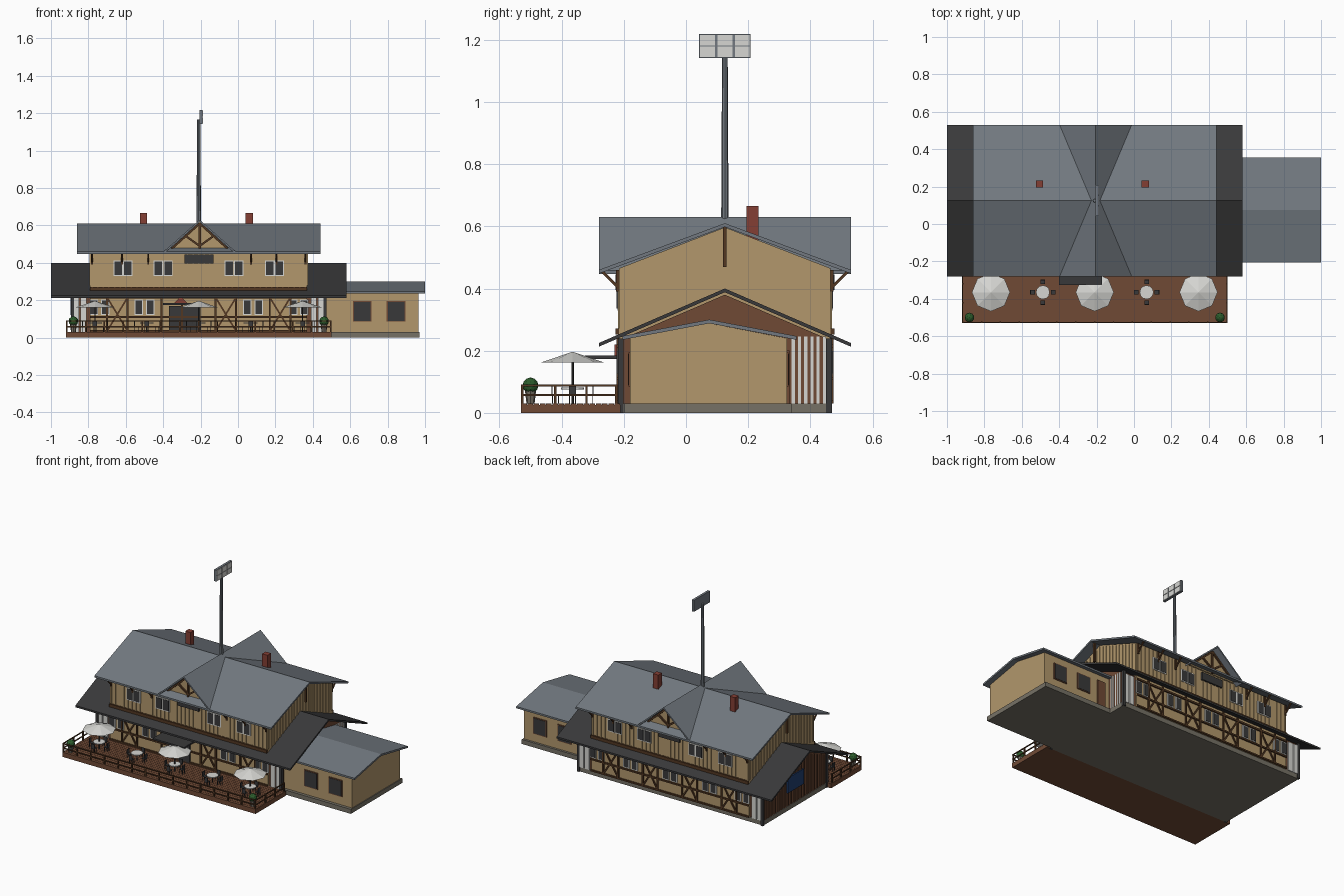
import bpy, bmesh, math
from mathutils import Vector, Matrix

if "Cube" in bpy.data.objects:
    bpy.data.objects.remove(bpy.data.objects["Cube"])

def material(name, r, g, b):
    m = bpy.data.materials.new(name)
    m.diffuse_color = [((c / 255 + 0.055) / 1.055) ** 2.4 for c in (r, g, b)] + [1]
    m.use_nodes = True
    m.node_tree.nodes["Principled BSDF"].inputs["Base Color"].default_value = m.diffuse_color
    return m

TAN = material("tan cladding", 178, 151, 108)
BROWN = material("brown wood", 112, 74, 53)
TIMBER = material("dark timber", 82, 55, 34)
SLATE = material("slate grey", 114, 121, 128)
CHARCOAL = material("charcoal", 57, 57, 58)
STONE = material("stone grey", 118, 113, 102)
WHITE = material("off white", 214, 214, 210)
BRICK = material("brick red", 132, 62, 52)
GREEN = material("leaf green", 44, 92, 44)
BLUE = material("blue panel", 32, 62, 112)

class Part:
    """One named object gathering repeated pieces of one colour."""
    def __init__(self, name, mat):
        self.name, self.mat, self.bm = name, mat, bmesh.new()

    def box(self, x0, x1, y0, y1, z0, z1):
        m = Matrix.Translation(((x0 + x1) / 2, (y0 + y1) / 2, (z0 + z1) / 2))
        bmesh.ops.create_cube(self.bm, size=1, matrix=m @ Matrix.Diagonal((x1 - x0, y1 - y0, z1 - z0, 1)))
        return self

    def beam(self, a, b, w):
        a, b = Vector(a), Vector(b)
        m = Matrix.Translation((a + b) / 2) @ (b - a).to_track_quat('Z', 'Y').to_matrix().to_4x4()
        bmesh.ops.create_cube(self.bm, size=1, matrix=m @ Matrix.Diagonal((w, w, (b - a).length, 1)))
        return self

    def cone(self, x, y, z0, z1, r0, r1, n=8):
        bmesh.ops.create_cone(self.bm, cap_ends=True, segments=n, radius1=r0, radius2=r1, depth=z1 - z0,
                              matrix=Matrix.Translation((x, y, (z0 + z1) / 2)))
        return self

    def prism(self, pts, a, b, axis='x'):
        at = (lambda t, p: (t, p[0], p[1])) if axis == 'x' else (lambda t, p: (p[0], t, p[1]))
        r0, r1 = ([self.bm.verts.new(at(t, p)) for p in pts] for t in (a, b))
        self.bm.faces.new(r0)
        self.bm.faces.new(r1[::-1])
        for i in range(len(pts)):
            j = (i + 1) % len(pts)
            self.bm.faces.new((r0[i], r1[i], r1[j], r0[j]))
        return self

    def roof(self, mid, half, ridge, eave, a, b, axis='x', t=0.012):
        return self.prism([(mid - half, eave), (mid, ridge), (mid + half, eave),
                           (mid + half, eave - t), (mid, ridge - t), (mid - half, eave - t)], a, b, axis)

    def done(self):
        bmesh.ops.recalc_face_normals(self.bm, faces=self.bm.faces)
        me = bpy.data.meshes.new(self.name)
        self.bm.to_mesh(me)
        me.materials.append(self.mat)
        bpy.context.collection.objects.link(bpy.data.objects.new(self.name, me))

CX, CY = -0.21, 0.125          # centre of the main house
XL, XR = -0.79, 0.37           # main wall ends
YF, YB = -0.215, 0.465         # main wall faces

# Foundations
Part("foundation", STONE).box(-0.89, 0.47, -0.21, 0.46, 0, 0.03).box(0.47, 0.97, -0.2, 0.34, 0, 0.03).done()

# Main house walls with gable ends and cross gable
walls = Part("main_walls", TAN)
walls.prism([(YF, 0.03), (YB, 0.03), (YB, 0.465), (CY, 0.597), (YF, 0.465)], XL, XR)
walls.prism([(-0.375, 0.46), (CX + 0.005, 0.618), (-0.035, 0.46)], YF - 0.01, YB + 0.01, 'y')
walls.done()

# Vertical battens on the upper floor
battens = Part("wall_battens", TAN)
for i in range(39):
    x = XL + 0.01 + i * 0.03
    for y in (YF, YB):
        battens.box(x - 0.004, x + 0.004, y - 0.004, y + 0.004, 0.27, 0.46)
for i in range(23):
    y = YF + 0.01 + i * 0.03
    for x in (XL, XR):
        battens.box(x - 0.004, x + 0.004, y - 0.004, y + 0.004, 0.28, 0.585 - 0.38 * abs(y - CY))
battens.done()

# Brown ground-floor end bays under the lower roof
ends = Part("end_bays", BROWN)
for a, b in ((-0.885, XL), (XR, 0.465)):
    ends.prism([(YF + 0.01, 0.03), (YB - 0.01, 0.03), (YB - 0.01, 0.238), (CY, 0.38), (YF + 0.01, 0.238)], a, b)
ends.done()
white = Part("end_bay_white_panels", WHITE)
for y in (YF + 0.006, YB - 0.006):
    for x in (-0.865, -0.825, 0.405, 0.445):
        white.box(x - 0.016, x + 0.016, y - 0.006, y + 0.006, 0.03, 0.225)
for i in range(6):
    white.box(0.46, 0.468, 0.34 + i * 0.02, 0.35 + i * 0.02, 0.03, 0.245)
white.done()
posts = Part("corner_posts", CHARCOAL)
for x in (-0.885, 0.465):
    for y in (YF + 0.005, YB - 0.005):
        posts.box(x - 0.009, x + 0.009, y - 0.009, y + 0.009, 0, 0.24)
posts.done()
slats = Part("end_wall_boards", BROWN)
for i in range(19):
    y = YF + 0.03 + i * 0.034
    slats.box(-0.89, -0.884, y, y + 0.012, 0.03, 0.36 - 0.43 * abs(y - CY))
slats.done()
Part("blue_end_panel", BLUE).box(-0.896, -0.888, 0.04, 0.21, 0.12, 0.22).done()

# Roofs
Part("upper_roof", SLATE).roof(CY, 0.405, 0.61, 0.46, -0.86, 0.44).done()
Part("cross_gable_roof", SLATE).roof(CX + 0.005, 0.195, 0.63, 0.458, -0.28, 0.53, 'y').done()
Part("lower_roof", CHARCOAL).roof(CY, 0.405, 0.40, 0.225, -1.0, 0.58).done()

# Chimneys
chim = Part("chimneys", BRICK)
for x in (-0.505, 0.06):
    chim.box(x - 0.019, x + 0.019, 0.195, 0.233, 0.5, 0.665)
chim.done()

# Timber frame, gable trusses, eave brackets, windows on both long sides
frame = Part("timber_frame", TIMBER)
sash = Part("window_frames", WHITE)
glass = Part("window_glass", CHARCOAL)
for s in (-1, 1):
    y = CY + s * 0.34
    def plate(part, x0, x1, z0, z1, t):
        part.box(x0, x1, min(y, y + s * t), max(y, y + s * t), z0, z1)
    def window(x, z0, z1, w=0.045):
        plate(sash, x - w / 2, x + w / 2, z0, z1, 0.006)
        plate(glass, x - w / 2 + 0.005, x + w / 2 - 0.005, z0 + 0.006, z1 - 0.006, 0.008)
    plate(frame, XL, XR, 0.252, 0.272, 0.012)
    plate(frame, XL, XR, 0.105, 0.115, 0.009)
    plate(frame, XL, XR, 0.21, 0.222, 0.009)
    plate(frame, XL, XR, 0.03, 0.04, 0.009)
    for cx in (-0.645, -0.355, -0.065, 0.225):     # cross-braced bays
        for e in (-0.055, 0.055):
            plate(frame, cx + e - 0.005, cx + e + 0.005, 0.03, 0.25, 0.009)
            if cx != -0.355 or s > 0:
                frame.beam((cx - e, y + s * 0.003, 0.035), (cx + e, y + s * 0.003, 0.215), 0.009)
    for cx in (-0.74, -0.5, -0.21, 0.08, 0.325):   # ground-floor windows
        for e in (-0.03, 0.03):
            if cx != CX or s > 0:
                window(cx + e, 0.12, 0.205)
    for cx in (-0.615, -0.4, -0.022, 0.195):       # upper windows in pairs
        for e in (-0.026, 0.026):
            window(cx + e, 0.33, 0.412, 0.05)
    plate(glass, -0.285, -0.13, 0.395, 0.445, 0.012)
    for x in (XL + 0.01, -0.62, -0.48, 0.07, 0.205, XR - 0.01):   # eave brackets
        frame.beam((x, y, 0.4), (x, y + s * 0.055, 0.455), 0.009)
        plate(frame, x - 0.005, x + 0.005, 0.39, 0.46, 0.01)
    g = y + s * 0.014                              # gable truss
    gx = CX + 0.005
    frame.beam((gx, g, 0.46), (gx, g, 0.61), 0.012)
    for e in (-1, 1):
        frame.beam((gx, g, 0.49), (gx + e * 0.07, g, 0.54), 0.011)
        frame.beam((gx + e * 0.15, g, 0.475), (gx, g, 0.61), 0.011)
for x in (-0.83, 0.41):
    frame.box(x - 0.006, x + 0.006, CY - 0.006, CY + 0.006, 0.47, 0.6)
frame.done()

# Entrance door and canopy
Part("entrance_door", CHARCOAL).box(-0.37, -0.2, -0.224, -0.215, 0.03, 0.17).done()
Part("entrance_canopy", CHARCOAL).box(-0.4, -0.17, -0.325, -0.215, 0.174, 0.184).done()
Part("entrance_crest", BRICK).prism([(-0.34, 0.185), (-0.305, 0.22), (-0.27, 0.185)], -0.23, -0.222, 'y').done()

# Annex on the right
Part("annex_walls", TAN).prism([(-0.18, 0.03), (0.325, 0.03), (0.325, 0.24), (0.075, 0.288), (-0.18, 0.24)],
                               0.46, 0.965).done()
Part("annex_roof", SLATE).roof(0.075, 0.28, 0.3, 0.247, 0.468, 1.0).done()
trim = Part("annex_window_trim", BROWN)
for x in (0.665, 0.845):
    for y in (-0.18, 0.325):
        trim.box(x - 0.05, x + 0.05, y - 0.005, y + 0.005, 0.085, 0.195)
        glass.box(x - 0.044, x + 0.044, y - 0.007, y + 0.007, 0.09, 0.19)
trim.box(0.5, 0.56, 0.32, 0.333, 0.03, 0.2)
trim.done()
sash.done()
glass.done()

# Mast with floodlight panel facing right
Part("mast", SLATE).cone(CX, CY, 0.59, 1.165, 0.012, 0.009, 8).done()
Part("floodlight_case", SLATE).box(-0.205, -0.189, 0.042, 0.208, 1.142, 1.218).done()
lamps = Part("floodlight_lamps", WHITE)
for i in range(3):
    for j in range(2):
        lamps.box(-0.19, -0.186, 0.045 + i * 0.056, 0.093 + i * 0.056, 1.145 + j * 0.037, 1.178 + j * 0.037)
lamps.done()

# Terrace deck with planks
deck = Part("terrace_deck", BROWN).box(-0.92, 0.5, -0.53, -0.21, 0, 0.026)
for i in range(16):
    deck.box(-0.92, 0.5, -0.53 + i * 0.02, -0.512 + i * 0.02, 0.025, 0.031)
deck.done()

# Terrace railing
rail = Part("terrace_railing", TIMBER)
for z in (0.058, 0.088):
    rail.box(-0.92, 0.5, -0.53, -0.523, z - 0.003, z + 0.003)
    for x in (-0.917, 0.497):
        rail.box(x - 0.003, x + 0.003, -0.53, -0.22, z - 0.003, z + 0.003)
for i in range(15):
    x = -0.916 + i * 0.1008
    rail.box(x - 0.004, x + 0.004, -0.53, -0.522, 0.03, 0.092)
for x in (-0.916, 0.496):
    for y in (-0.42, -0.32, -0.225):
        rail.box(x - 0.004, x + 0.004, y - 0.004, y + 0.004, 0.03, 0.092)
rail.done()

# Tables, chairs and parasols
tops, legs = Part("table_tops", WHITE), Part("table_legs", CHARCOAL)
chairs, shades = Part("chairs", CHARCOAL), Part("parasols", WHITE)
TY = -0.365
for i in range(5):
    x = -0.765 + i * 0.2775
    tops.cone(x, TY, 0.076, 0.081, 0.037, 0.037, 12)
    legs.cone(x, TY, 0.03, 0.076 if i % 2 else 0.17, 0.004, 0.004, 6)
    if i % 2 == 0:
        shades.cone(x, TY, 0.162, 0.196, 0.102, 0.002, 8)
    for dx, dy in ((1, 0), (-1, 0), (0, 1), (0, -1)):
        cx, cy = x + dx * 0.055, TY + dy * 0.055
        chairs.box(cx - 0.012, cx + 0.012, cy - 0.012, cy + 0.012, 0.056, 0.06)
        bx, by = cx + dx * 0.011, cy + dy * 0.011
        wx, wy = (0.002, 0.012) if dx else (0.012, 0.002)
        chairs.box(bx - wx, bx + wx, by - wy, by + wy, 0.056, 0.088)
        for e in (-0.01, 0.01):
            for f in (-0.01, 0.01):
                chairs.beam((cx + e, cy + f, 0.03), (cx + e, cy + f, 0.057), 0.003)
for p in (tops, legs, chairs, shades):
    p.done()

# Planters with bushes
pots, bushes = Part("planters", STONE), Part("bushes", GREEN)
for x in (-0.88, 0.46):
    pots.cone(x, -0.5, 0.03, 0.072, 0.013, 0.018, 8)
    bmesh.ops.create_icosphere(bushes.bm, subdivisions=2, radius=0.026, matrix=Matrix.Translation((x, -0.5, 0.088)))
pots.done()
bushes.done()
